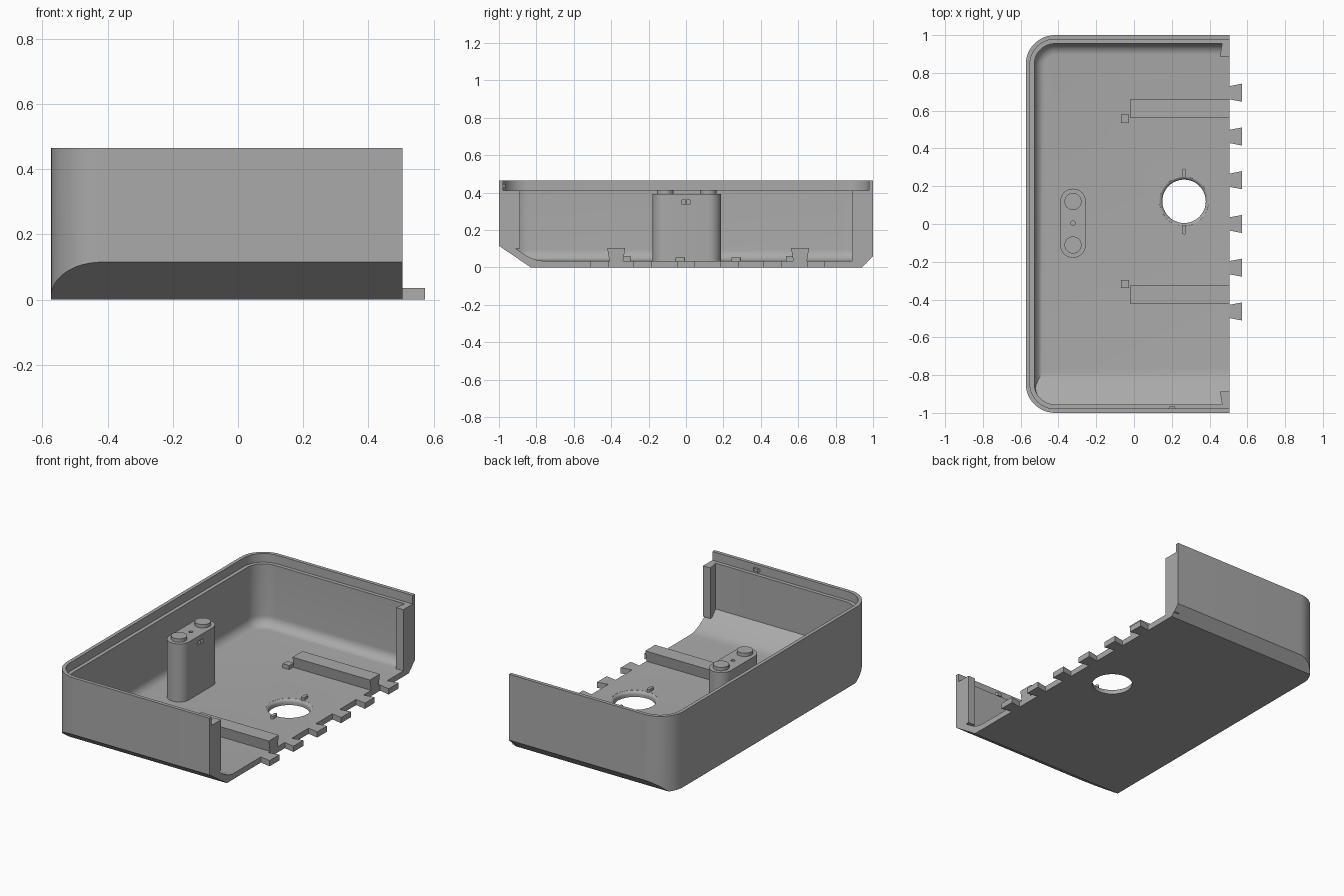
import bpy, bmesh
from math import sin, cos, pi, radians

if "Cube" in bpy.data.objects:
    bpy.data.objects.remove(bpy.data.objects["Cube"])

grey = bpy.data.materials.new("matte_grey")
grey.use_nodes = True
COLOUR = (0.4, 0.4, 0.4, 1)
grey.diffuse_color = COLOUR
grey.node_tree.nodes["Principled BSDF"].inputs["Base Color"].default_value = COLOUR

EDGE, FLOOR, STEP, TOP = 0.505, 0.035, 0.412, 0.465


def loft(name, loops):
    """Closed solid through a list of equally long loops of 3D points."""
    bm = bmesh.new()
    rings = [[bm.verts.new(p) for p in loop] for loop in loops]
    n = len(rings[0])
    for a, b in zip(rings, rings[1:]):
        for i in range(n):
            j = (i + 1) % n
            bm.faces.new((a[i], a[j], b[j], b[i]))
    bm.faces.new(rings[0][::-1])
    bm.faces.new(rings[-1])
    bmesh.ops.recalc_face_normals(bm, faces=bm.faces)
    mesh = bpy.data.meshes.new(name)
    bm.to_mesh(mesh)
    bm.free()
    obj = bpy.data.objects.new(name, mesh)
    bpy.context.collection.objects.link(obj)
    mesh.materials.append(grey)
    return obj


def prism(name, outline, z0, z1):
    return loft(name, [[(x, y, z) for x, y in outline] for z in (z0, z1)])


def beam(name, section, x0, x1):
    return loft(name, [[(x, y, z) for y, z in section] for x in (x0, x1)])


def rect(cx, cy, hx, hy):
    return [(cx - hx, cy - hy), (cx + hx, cy - hy), (cx + hx, cy + hy), (cx - hx, cy + hy)]


def circle(cx, cy, r, n=48):
    return [(cx + r * cos(2 * pi * i / n), cy + r * sin(2 * pi * i / n)) for i in range(n)]


def stadium(cx, cy, hx, hy, n=16):
    pts = []
    for side, start in ((1, 0), (-1, pi)):
        for i in range(n + 1):
            a = start + pi * i / n
            pts.append((cx + hx * cos(a), cy + side * (hy - hx) + hx * sin(a)))
    return pts


def tray(inset, right, n=12):
    """Plan outline with two round corners on the closed side."""
    r = 0.155 - inset
    cx, cy = -0.573 + 0.155, 1 - 0.155
    pts = [(right, 1 - inset)]
    for side, start in ((1, pi / 2), (-1, pi)):
        for i in range(n + 1):
            a = start + pi / 2 * i / n
            pts.append((cx + r * cos(a), side * cy + r * sin(a)))
    return pts + [(right, inset - 1)]


def boolean(obj, tool, operation):
    mod = obj.modifiers.new("bool", "BOOLEAN")
    mod.operation, mod.object, mod.solver = operation, tool, "EXACT"
    bpy.context.view_layer.objects.active = obj
    bpy.ops.object.modifier_apply(modifier=mod.name)
    bpy.data.objects.remove(tool)


# Outer body with the two bevelled bottom edges
shell = prism("tray_shell", tray(0, EDGE), 0, TOP)
boolean(shell, beam("bevel_tool", [(-1.01, 0.122), (-0.83, 0), (0.94, 0), (1.01, 0.07),
                                   (1.01, 0.6), (-1.01, 0.6)], -1, 1), "INTERSECT")

# Cavity with a filleted floor edge and a sweeping front slope
R = 0.06
levels = [(0.045 + R * (1 - sin(a)), FLOOR + R * (1 - cos(a)))
          for a in (pi / 2 * i / 8 for i in range(9))] + [(0.045, 0.6)]
cavity = loft("cavity", [[(x, y, z) for x, y in tray(d, 0.7)]
                         for d, z in reversed(levels)])
slope = [(-0.98, 0.147), (-0.91, 0.1), (-0.885, 0.083), (-0.86, 0.067), (-0.835, 0.053),
         (-0.81, 0.043), (-0.785, 0.037), (-0.76, FLOOR - 0.0005),
         (1.1, FLOOR - 0.0005), (1.1, 0.7), (-0.98, 0.7)]
boolean(cavity, beam("slope_tool", slope, -1, 1), "INTERSECT")
boolean(shell, cavity, "DIFFERENCE")
boolean(shell, prism("lip_tool", tray(0.022, 0.7), STEP, 0.6), "DIFFERENCE")

# Round floor opening with a softened upper rim
HX, HY, HR, F = 0.265, 0.12, 0.115, 0.02
rim = [(HR, -0.1)] + [(HR + F * (1 - cos(a)), FLOOR - F + F * sin(a))
                      for a in (pi / 2 * i / 6 for i in range(6))] + [(HR + F, 0.05)]
boolean(shell, loft("opening_tool", [[(x, y, z) for x, y in circle(HX, HY, r)]
                                     for r, z in rim]), "DIFFERENCE")

# Dovetail tabs along the open edge
for i in range(6):
    y = -0.463 + 0.2316 * i
    prism(f"edge_tab_{i + 1}", [(EDGE - 0.005, y - 0.034), (0.573, y - 0.048),
                                (0.573, y + 0.048), (EDGE - 0.005, y + 0.034)], 0, FLOOR)

# Dovetail rails and the small stop pegs at their ends
for side, y, peg_y in (("back", 0.61, 0.557), ("front", -0.373, -0.318)):
    beam(f"{side}_rail", [(y - 0.031, 0.002), (y + 0.031, 0.002), (y + 0.048, 0.103),
                          (y - 0.048, 0.103)], -0.022, EDGE)
    prism(f"{side}_stop_peg", rect(-0.048, peg_y, 0.022, 0.022), 0.02, 0.06)

# Corner posts at the open ends of the walls
for side, s, z in (("back", 1, 0.02), ("front", -1, 0.1)):
    prism(f"{side}_corner_post", [(0.468, s * 0.965), (0.455, s * 0.887),
                                  (EDGE, s * 0.887), (EDGE, s * 0.965)], z, STEP)

# Locating pins beside the opening
for side, y in (("back", 0.268), ("front", -0.03)):
    prism(f"{side}_locating_pin", stadium(HX, y, 0.01, 0.025), 0.02, 0.052)

# Support pillar with a screw hole and a small double slot
PX, PY = -0.323, 0.004
pillar = prism("support_pillar", stadium(PX, PY, 0.068, 0.183), 0.02, 0.392)
boolean(pillar, prism("screw_tool", circle(PX, PY, 0.012, 24), 0.3, 0.5), "DIFFERENCE")
for dy in (-0.012, 0.012):
    boolean(pillar, prism("slot_tool", rect(PX + 0.07, PY - 0.004 + dy, 0.03, 0.0105),
                          0.337, 0.361), "DIFFERENCE")
studs = [prism(f"pillar_stud_{n}", circle(PX, PY + dy, 0.045, 40), 0.38, 0.413)
         for n, dy in (("back", 0.115), ("front", -0.115))]

# Latch bump on the front lip
prism("latch_bump", [(0.18, -0.98), (0.225, -0.98), (0.215, -0.966), (0.19, -0.966)],
      0.425, 0.445)

# Smooth the curved surfaces, keep the edges crisp
bpy.ops.object.select_all(action="DESELECT")
for obj in bpy.context.collection.objects:
    if obj.type == "MESH" and grey.name in obj.data.materials:
        obj.select_set(True)
bpy.context.view_layer.objects.active = shell
bpy.ops.object.shade_smooth_by_angle(angle=radians(25))
